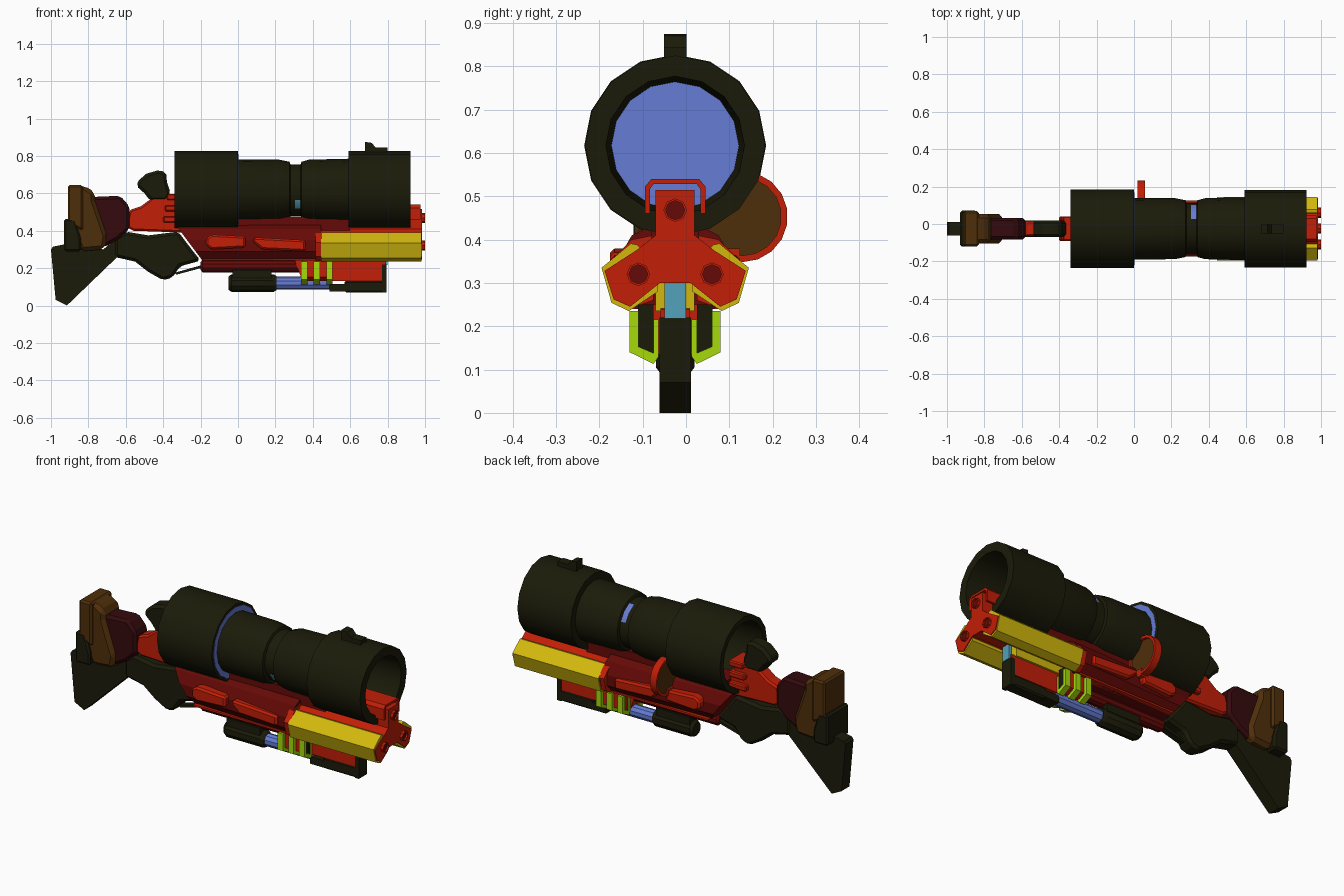
import bpy, bmesh, math

if "Cube" in bpy.data.objects:
    bpy.data.objects.remove(bpy.data.objects["Cube"])

CY = -0.025  # centre plane of the weapon


def mat(name, r, g, b):
    m = bpy.data.materials.new(name)
    m.diffuse_color = (r, g, b, 1)
    m.use_nodes = True
    m.node_tree.nodes["Principled BSDF"].inputs["Base Color"].default_value = m.diffuse_color
    return m


OLIVE = mat("dark_olive", .011, .011, .003)
RED = mat("red", .54, .013, .002)
DRED = mat("dark_red", .13, .003, .002)
YELLOW = mat("yellow", .65, .48, .004)
LIME = mat("lime", .38, .70, .003)
BLUE = mat("lens_blue", .13, .20, .66)
CYAN = mat("cyan", .085, .36, .50)
BROWN = mat("brown", .078, .028, .003)
MAROON = mat("maroon", .034, .003, .004)


def finish(name, bm, m, smooth=False, bevel=0):
    bmesh.ops.recalc_face_normals(bm, faces=bm.faces)
    me = bpy.data.meshes.new(name)
    bm.to_mesh(me)
    bm.free()
    ob = bpy.data.objects.new(name, me)
    bpy.context.collection.objects.link(ob)
    me.materials.append(m)
    if bevel:
        b = ob.modifiers.new("bevel", 'BEVEL')
        b.width = bevel
        b.segments = 1
    if smooth:
        bpy.ops.object.select_all(action='DESELECT')
        ob.select_set(True)
        bpy.context.view_layer.objects.active = ob
        bpy.ops.object.shade_smooth_by_angle(angle=math.radians(30))
    return ob


def prism(name, pts, lo, hi, m, axis='y', bevel=0):
    """Extrude (x,z) points along y, or (dy,z) points along x."""
    bm = bmesh.new()
    if axis == 'y':
        rings = [[bm.verts.new((x, CY + d, z)) for x, z in pts] for d in (lo, hi)]
    else:
        rings = [[bm.verts.new((d, CY + y, z)) for y, z in pts] for d in (lo, hi)]
    for r in rings:
        bm.faces.new(r)
    n = len(pts)
    for i in range(n):
        j = (i + 1) % n
        bm.faces.new((rings[0][i], rings[0][j], rings[1][j], rings[1][i]))
    return finish(name, bm, m, bevel=bevel)


def box(name, x0, x1, half, z0, z1, m, bevel=0, dy=0):
    return prism(name, [(x0, z0), (x1, z0), (x1, z1), (x0, z1)], dy - half, dy + half, m, bevel=bevel)


def lathe(name, prof, z, m, sides=16, y=CY, closed=False):
    """Spin (x, radius) points round an axis along x."""
    bm = bmesh.new()
    rings = []
    for x, r in prof:
        rings.append([bm.verts.new((x, y + r * math.sin(2 * math.pi * i / sides),
                                    z + r * math.cos(2 * math.pi * i / sides))) for i in range(sides)])
    k = len(rings)
    for a in range(k if closed else k - 1):
        p, q = rings[a], rings[(a + 1) % k]
        for i in range(sides):
            j = (i + 1) % sides
            bm.faces.new((p[i], p[j], q[j], q[i]))
    if not closed:
        bm.faces.new(rings[0])
        bm.faces.new(rings[-1])
    return finish(name, bm, m, smooth=True)


def both(pts):
    """The half outline on each side of the centre plane."""
    return [("right", pts), ("left", [(-y, z) for y, z in pts])]


# big sight tube: open at both ends
TZ = .617
tube = lathe("sight_tube", [(-.34, .21), (0, .21), (0, .165), (.22, .163), (.275, .152), (.28, .138), (.305, .138),
                            (.335, .138), (.34, .152), (.38, .163), (.59, .168), (.59, .208), (.922, .208),
                            (.922, .16), (.62, .147), (.60, .12), (-.02, .12), (-.02, .175), (-.34, .178)],
             TZ, OLIVE, closed=True)
# coloured windows on the neck, on opposite facets
tube.data.materials.append(BLUE)
tube.data.materials.append(CYAN)
for f in tube.data.polygons:
    c = f.center
    if .308 < c.x < .33 and math.hypot(c.y - CY, c.z - TZ) > .13:
        a = math.degrees(math.atan2(c.y - CY, c.z - TZ)) % 360
        f.material_index = 1 if 22 < a < 68 else 2 if 225 < a < 247 else 0
lathe("front_lens", [(.61, .15), (.622, .15)], TZ, BLUE)
lathe("rear_lens", [(-.015, .194), (.002, .194)], TZ, BLUE)
prism("front_sight", [(.68, .80), (.80, .80), (.80, .845), (.735, .845), (.715, .87), (.68, .875)],
      -.026, .026, OLIVE)

# three-lobed barrel block with yellow side shells
half = [(.045, .515), (.045, .41), (.09, .375), (.163, .328), (.142, .262), (.104, .245), (.035, .30)]
prism("barrel_block", half + [(-y, z) for y, z in reversed(half)], .44, .985, RED, 'x')
for s, p in both([(.088, .388), (.102, .391), (.17, .335), (.147, .254), (.107, .235), (.04, .28), (.04, .34)]):
    prism("yellow_shell_" + s, p, .445, .98, YELLOW, 'x')
for i, (dy, z) in enumerate([(0, .468), (.085, .32), (-.085, .32)]):
    lathe(f"muzzle_ring_{i}", [(.97, .027), (1, .027), (1, .022), (.97, .022)], z, RED, 8, CY + dy, True)
    lathe(f"muzzle_bore_{i}", [(.98, .023), (.99, .023)], z, DRED, 8, CY + dy)
arch = [(.07, .46), (.07, .522), (.055, .54)]
inner = [(.058, .46), (.058, .517), (.05, .528)]
prism("barrel_arch", arch + [(-y, z) for y, z in reversed(arch)] + [(-y, z) for y, z in inner] + inner[::-1],
      .60, .975, RED, 'x')

# main receiver with raised side panels
rec = [(.06, .43), (.10, .41), (.135, .35), (.135, .29), (.09, .24)]
body = prism("receiver", rec + [(-y, z) for y, z in reversed(rec)], -.31, .445, DRED, 'x')
for v in body.data.vertices:  # slanted rear end
    if v.co.x < 0:
        v.co.x = -.19 - (v.co.z - .24) * .75
        v.co.y = CY + (v.co.y - CY) * .8
box("receiver_spine", -.28, .60, .055, .40, .475, DRED)
for s, k in (("near", -1), ("far", 1)):
    prism("rear_panel_" + s, [(-.17, .32), (-.14, .30), (.04, .31), (.04, .37), (-.14, .38), (-.17, .36)],
          k * .09, k * .15, RED, bevel=.01)
    prism("front_panel_" + s, [(.08, .34), (.13, .30), (.36, .29), (.36, .35), (.08, .365)],
          k * .10, k * .15, RED, bevel=.01)
    prism("lower_rail_" + s, [(-.19, .24), (.42, .24), (.42, .25), (-.19, .25)], k * .06, k * .10, RED)
for s, p in both([(.05, .41), (.10, .40), (.163, .338), (.142, .262), (.104, .24), (.05, .26)]):
    prism("shell_frame_" + s, p, .415, .45, RED, 'x')

# under-barrel assembly
lathe("lower_tube", [(-.20, .02), (-.19, .033), (.40, .033)], .211, DRED, 10)
prism("lower_housing", [(.30, .25), (.345, .13), (.79, .13), (.79, .24)], -.034, .034, RED)
box("end_cap", .77, .795, .036, .07, .22, OLIVE)
box("front_foot", .57, .79, .036, .07, .132, OLIVE, .008)
box("foot_lip", .49, .58, .036, .075, .115, OLIVE)
lathe("blue_rod", [(.19, .035), (.50, .035)], .12, BLUE, 10)
lathe("rear_grip_tube", [(-.05, .036), (-.035, .047), (.19, .047), (.205, .038)], .12, OLIVE, 10)
box("tube_mount", -.03, .18, .035, .13, .19, OLIVE)
box("cyan_strut", .785, .80, .025, .218, .305, CYAN)
box("yellow_keel", .46, .77, .045, .235, .30, YELLOW)
bracket = [(.105, .235), (.105, .14), (.05, .113), (.038, .13), (.038, .215), (.05, .215), (.05, .138),
           (.085, .153), (.085, .235)]
for s, p in both(bracket):
    for i in range(3):
        prism(f"lime_rib_{s}_{i}", p, .338 + .067 * i, .371 + .067 * i, LIME, 'x')
core = [(.086, .25), (.086, .152), (.049, .135), (.03, .135), (.03, .25)]
for s, p in both(core):
    prism("rib_core_" + s, p, .345, .495, RED, 'x')
    prism("rib_plate_" + s, [(y if abs(y) > .04 else y * 1.67, z) for y, z in p], .495, .5, OLIVE, 'x')

# side dish on the far side
lathe("dish", [(.03, .094), (.046, .094)], .453, BROWN, 18, .13)
lathe("dish_rim", [(.02, .105), (.06, .105), (.06, .09), (.02, .09)], .453, RED, 18, .13, True)
box("dish_arm", .02, .06, .04, .34, .38, RED, dy=.11)

# lower stock, grip and trigger
prism("shoulder_stock", [(-1, .30), (-.99, .315), (-.86, .34), (-.72, .30), (-.64, .37), (-.60, .38), (-.60, .25),
                         (-.645, .26), (-.915, 0), (-.975, .03)], -.036, .036, OLIVE)
prism("grip", [(-.66, .36), (-.60, .395), (-.48, .375), (-.32, .395), (-.24, .29), (-.20, .24), (-.31, .21),
               (-.35, .15), (-.40, .135), (-.48, .18), (-.55, .235), (-.66, .26)], -.045, .045, OLIVE, bevel=.015)
prism("trigger_guard", [(-.34, .175), (-.33, .165), (-.18, .205), (-.18, .22)], -.018, .018, OLIVE)

# upper stock: butt, cheek and neck
prism("butt", [(-.91, .46), (-.91, .64), (-.82, .64), (-.765, .605), (-.765, .56), (-.70, .37), (-.715, .30),
               (-.84, .29)], -.078, .078, BROWN, bevel=.02)
prism("butt_plate", [(-.91, .44), (-.91, .645), (-.83, .645), (-.83, .40)], -.094, .094, BROWN, bevel=.01)
prism("butt_pad", [(-.93, .29), (-.93, .465), (-.87, .46), (-.84, .36), (-.84, .29)], -.096, .096, OLIVE, bevel=.01)
prism("cheek", [(-.79, .58), (-.63, .587), (-.58, .53), (-.58, .41), (-.64, .355), (-.72, .31), (-.79, .35)],
      -.058, .058, MAROON, bevel=.015)
prism("neck", [(-.60, .42), (-.58, .51), (-.52, .53), (-.44, .59), (-.34, .59), (-.28, .50), (-.28, .39),
               (-.56, .40)], -.04, .04, RED, bevel=.01)
for i, z in enumerate((.46, .52, .58)):
    box(f"neck_bolt_{i}", -.40 + .01 * i, -.29, .065, z - .016, z + .016, RED, .006)

# hammer behind the tube
prism("hammer", [(-.47, .56), (-.50, .60), (-.545, .64), (-.53, .67), (-.49, .705), (-.43, .722), (-.385, .715),
                 (-.38, .66), (-.36, .60), (-.38, .56)], -.045, .045, OLIVE, bevel=.015)
